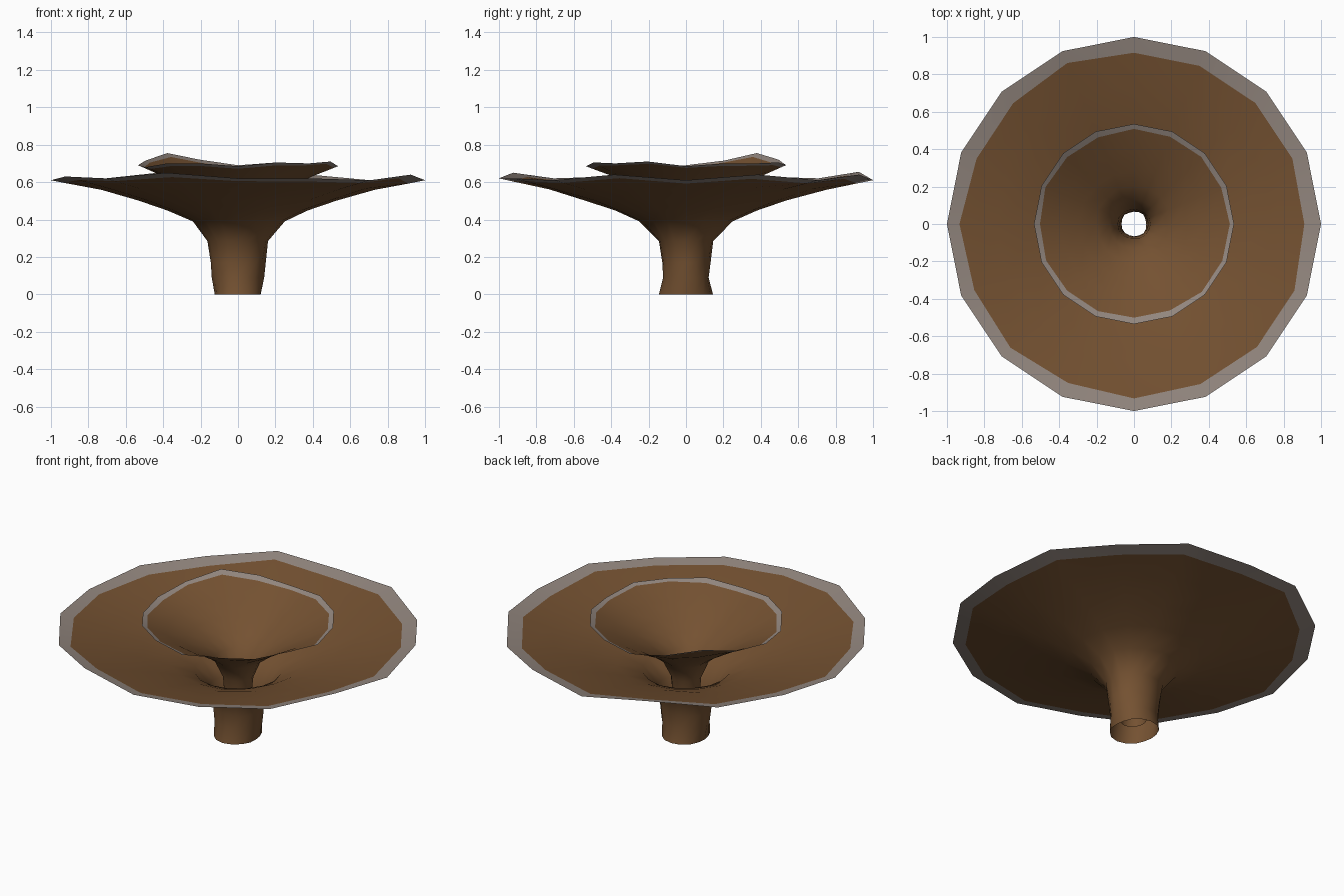
import bpy, bmesh, math, random

if "Cube" in bpy.data.objects:
    bpy.data.objects.remove(bpy.data.objects["Cube"])

random.seed(4)
SIDES = 16


def material(name, rgb):
    m = bpy.data.materials.new(name)
    m.diffuse_color = (*rgb, 1)
    m.use_nodes = True
    m.node_tree.nodes["Principled BSDF"].inputs["Base Color"].default_value = m.diffuse_color
    return m


brown = material("bark brown", (0.175, 0.083, 0.031))
grey = material("pale grey rim", (0.29, 0.24, 0.21))

# Funnel profile as (radius, height), without the rim
PROFILE = [(0.135, 0.0), (0.13, 0.09), (0.137, 0.17), (0.155, 0.285),
           (0.245, 0.39), (0.38, 0.448), (0.54, 0.502), (0.74, 0.56)]


def funnel(name, scale, lift, rim_heights, band, turn=0.0):
    """Open, single-skin funnel with an uneven rim and a grey edge band."""
    bm = bmesh.new()
    rings = []
    n = len(PROFILE)
    for i in range(n + 2):
        ring = []
        for k in range(SIDES):
            a = math.tau * k / SIDES
            ripple = rim_heights[k] - (0.615 + lift)
            if i < n:
                r, z = PROFILE[i]
                r *= 1 + random.uniform(-0.025, 0.025)
                z += lift + ripple * 0.4 * (i / n) ** 4
                # the foot is a slightly squashed, uneven tube
                if i == 0:
                    r *= 1 - 0.09 * math.cos(2 * a)
                elif i < 4:
                    r *= 1 + 0.06 * math.cos(2 * a)
            else:
                t = band if i == n else 1.0
                r = t + (random.uniform(-0.01, 0.015) if i == n else 0)
                f = (r - 0.74) / 0.26
                z = lift + 0.56 + f * 0.055 + ripple * (0.4 + 0.6 * f)
            r *= scale
            ring.append(bm.verts.new((r * math.cos(a + turn),
                                      r * math.sin(a + turn), z)))
        rings.append(ring)
    for i in range(n + 1):
        for k in range(SIDES):
            j = (k + 1) % SIDES
            f = bm.faces.new((rings[i][k], rings[i][j],
                              rings[i + 1][j], rings[i + 1][k]))
            f.smooth = True
            f.material_index = 1 if i == n else 0
    me = bpy.data.meshes.new(name)
    bm.to_mesh(me)
    bm.free()
    me.materials.append(brown)
    me.materials.append(grey)
    ob = bpy.data.objects.new(name, me)
    bpy.context.collection.objects.link(ob)
    return ob


# Large lower cap with its stem
funnel("outer_cap", 1.0, 0.0,
       [.61, .64, .61, .64, .61, .655, .62, .63,
        .61, .63, .62, .65, .62, .62, .61, .64], 0.92)

# Smaller upper cap nested inside
funnel("inner_cap", 0.535, 0.07,
       [.685, .70, .70, .705, .69, .72, .755, .715,
        .69, .68, .70, .70, .685, .705, .70, .71], 0.945)
